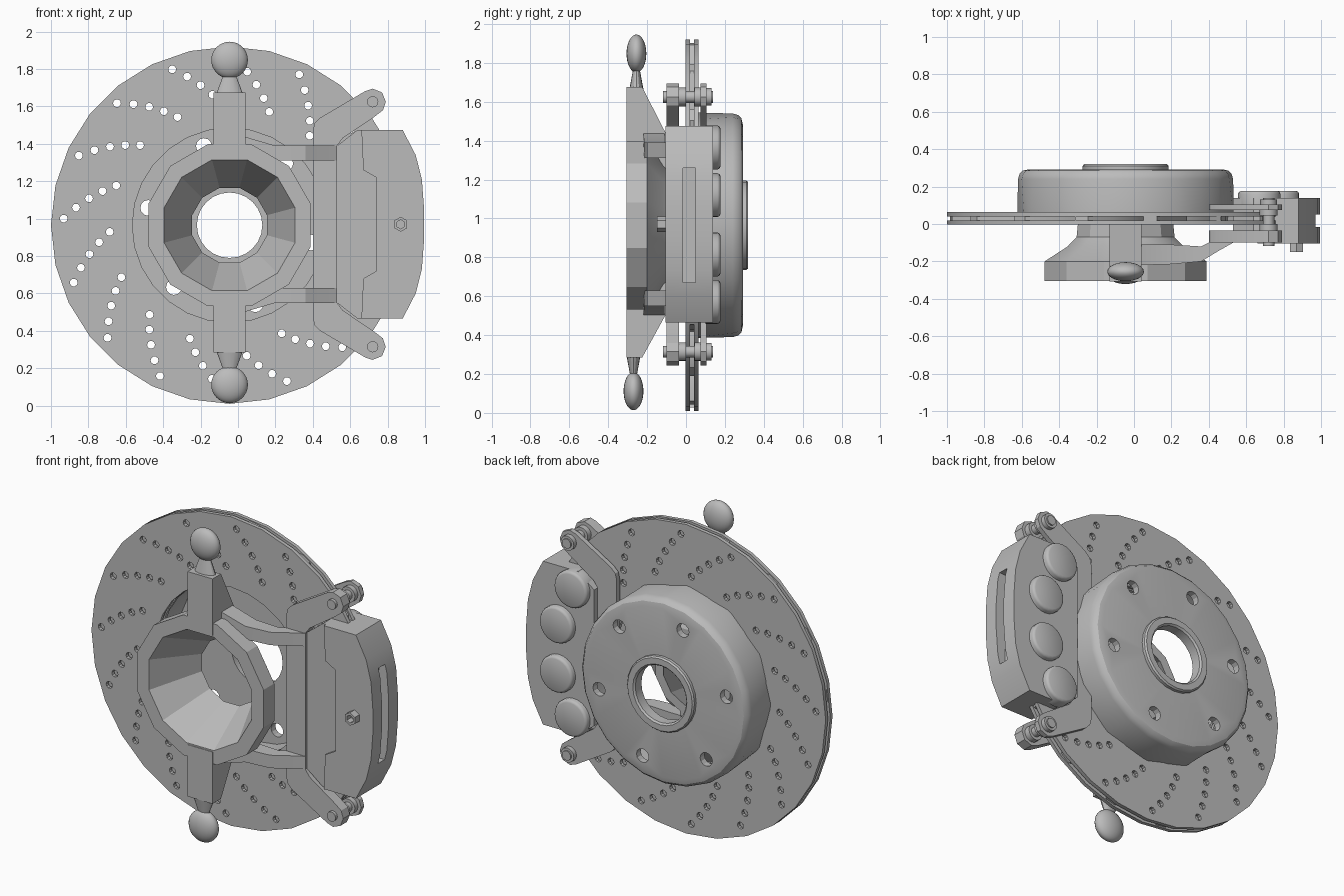
import bpy, bmesh, math
from mathutils import Matrix

if "Cube" in bpy.data.objects:
    bpy.data.objects.remove(bpy.data.objects["Cube"])

CX, CZ = -0.045, 0.965      # wheel axis
MID = 0.97                  # mirror height of the caliper

steel = bpy.data.materials.new("grey_steel")
steel.use_nodes = True
steel.diffuse_color = (0.5, 0.5, 0.5, 1)
steel.node_tree.nodes["Principled BSDF"].inputs["Base Color"].default_value = (0.5, 0.5, 0.5, 1)


def finish(name, bm, angle=25):
    bmesh.ops.remove_doubles(bm, verts=bm.verts, dist=1e-5)
    bmesh.ops.recalc_face_normals(bm, faces=bm.faces)
    mesh = bpy.data.meshes.new(name)
    bm.to_mesh(mesh)
    bm.free()
    mesh.materials.append(steel)
    ob = bpy.data.objects.new(name, mesh)
    bpy.context.collection.objects.link(ob)
    smooth(ob, angle)
    return ob


def smooth(ob, angle):
    bpy.ops.object.select_all(action='DESELECT')
    ob.select_set(True)
    bpy.context.view_layer.objects.active = ob
    bpy.ops.object.shade_smooth_by_angle(angle=math.radians(angle))


def polar(r, deg, cx=CX, cz=CZ):
    a = math.radians(deg)
    return (cx + r * math.cos(a), cz + r * math.sin(a))


def loft(bm, rings, closed=False):
    """Skin rings of points; cap the ends unless the rings form a loop."""
    rows = [[bm.verts.new(p) for p in ring] for ring in rings]
    n = len(rows[0])
    for a, b in zip(rows, rows[1:] + rows[:1] if closed else rows[1:]):
        for i in range(n):
            j = (i + 1) % n
            bm.faces.new((a[i], a[j], b[j], b[i]))
    if not closed:
        bm.faces.new(rows[0])
        bm.faces.new(rows[-1])
    return rows


def prism(bm, outline, y0, y1):
    loft(bm, [[(x, y, z) for x, z in outline] for y in (y0, y1)])


def circle(r, n, cx, cz, phase=0):
    return [polar(r, phase + 360 * i / n, cx, cz) for i in range(n)]


def lathe(bm, profile, n, phase=0, cx=CX, cz=CZ, closed=True):
    rings = [[(x, y, z) for x, z in circle(r, n, cx, cz, phase)] for r, y in profile]
    return loft(bm, rings, closed)


def mirrored(half):
    return [(x, MID + z) for x, z in half] + [(x, MID - z) for x, z in reversed(half)]


def cut(ob, bm, angle=25):
    cutter = finish("cutter", bm)
    cutter.hide_render = True
    mod = ob.modifiers.new("cut", 'BOOLEAN')
    mod.operation, mod.solver, mod.object = 'DIFFERENCE', 'EXACT', cutter
    bpy.context.view_layer.objects.active = ob
    bpy.ops.object.modifier_apply(modifier=mod.name)
    bpy.data.objects.remove(cutter)
    smooth(ob, angle)


# Drilled disc plates, with holes along sixteen spiral lines
for name, y0, y1 in (("disc_front_plate", -0.003, 0.02), ("disc_back_plate", 0.041, 0.064)):
    bm = bmesh.new()
    lathe(bm, [(0.52, y0), (0.955, y0), (0.955, y1), (0.52, y1)], 28)
    plate = finish(name, bm)
    holes = bmesh.new()
    for k in range(16):
        for i in range(5):
            hx, hz = polar(0.888 - 0.0615 * i, 177.7 + 22.5 * k - 4.25 * i)
            prism(holes, circle(0.021, 10, hx, hz), y0 - 0.1, y1 + 0.1)
    cut(plate, holes)

# Vanes between the plates
bm = bmesh.new()
for k in range(16):
    edge = [(0.943 - 0.1 * i, 82 + 22.5 * k - 6.8 * i) for i in range(5)]
    outline = [polar(r, a + 2.2) for r, a in edge] + [polar(r, a - 2.2) for r, a in reversed(edge)]
    prism(bm, outline, 0.018, 0.043)
finish("disc_vanes", bm)

# Hat with faceted base, rounded rim and bolt holes
bm = bmesh.new()
rows = lathe(bm, [(0.53, 0.015), (0.58, 0.015), (0.575, 0.24), (0.567, 0.268), (0.55, 0.285),
                  (0.52, 0.292), (0.175, 0.292), (0.175, 0.25), (0.53, 0.25)], 24)
for v in rows[1][1::2]:
    v.co.x = CX + (v.co.x - CX) * math.cos(math.pi / 12)
    v.co.z = CZ + (v.co.z - CZ) * math.cos(math.pi / 12)
hat = finish("disc_hat", bm, 30)
holes = bmesh.new()
for k in range(6):
    hx, hz = polar(0.445, 48 + 60 * k)
    prism(holes, circle(0.042, 12, hx, hz), 0.2, 0.4)
cut(hat, holes, 30)

bm = bmesh.new()
lathe(bm, [(0.175, 0.25), (0.23, 0.25), (0.23, 0.31), (0.222, 0.32), (0.185, 0.32), (0.175, 0.31)], 24)
finish("hub_ring", bm, 35)

# Knuckle ring: twelve-sided funnel
bm = bmesh.new()
k12 = 1 / math.cos(math.pi / 12)
funnel = [(0.35, -0.305), (0.433, -0.305), (0.433, -0.2), (0.31, -0.12), (0.262, -0.07),
          (0.255, 0.0), (0.2, 0.0)]
lathe(bm, [(r * k12, y) for r, y in funnel], 12, 15)
finish("knuckle_ring", bm)

# Upper and lower arms with flattened ball joints
for side, s, reach, y_ball in (("upper", 1, 0.71, -0.255), ("lower", -1, 0.68, -0.27)):
    bm = bmesh.new()
    section = [(-0.307, 0.36), (-0.307, reach), (-0.225, reach), (0.0, 0.27), (0.0, 0.22)]
    loft(bm, [[(CX + w, y, CZ + s * z) for y, z in section] for w in (-0.086, 0.086)])
    finish(side + "_arm", bm)

    bm = bmesh.new()
    rings = [[(x, y_ball + (z - CZ) * 0.5, CZ + s * h) for x, z in circle(r, 16, CX, CZ)]
             for r, h in ((0.072, reach - 0.01), (0.035, reach + 0.09))]
    loft(bm, rings)
    finish(side + "_ball_stem", bm)

    bm = bmesh.new()
    place = Matrix.Translation((CX, y_ball, CZ + s * (reach + 0.173))) @ Matrix.Diagonal((1, 0.52, 1, 1))
    bmesh.ops.create_uvsphere(bm, u_segments=24, v_segments=16, radius=0.098, matrix=place)
    finish(side + "_ball", bm, 60)

    # Cranked strut out to the caliper bracket
    bm = bmesh.new()
    rings = []
    for x, y0, y1, top in ((0.03, -0.22, -0.11, 0.47), (0.2, -0.215, -0.11, 0.42),
                           (0.36, -0.2, -0.12, 0.42), (0.45, -0.145, -0.075, 0.42),
                           (0.53, -0.1, -0.04, 0.42)):
        rings.append([(x, y, MID + s * z) for y, z in ((y0, 0.34), (y1, 0.34), (y1, top), (y0, top))])
    loft(bm, rings)
    finish(side + "_strut", bm)

# Bracket plates either side of the disc
half = [(0.4, 0.5), (0.41, 0.54), (0.44, 0.57), (0.68, 0.712), (0.72, 0.725), (0.77, 0.705),
        (0.79, 0.655), (0.775, 0.61), (0.73, 0.575), (0.56, 0.46), (0.53, 0.42)]
for name, y0, y1 in (("bracket_front", -0.1, -0.035), ("bracket_back", 0.075, 0.105)):
    bm = bmesh.new()
    prism(bm, mirrored(half), y0, y1)
    finish(name, bm)

# Bracket pins with washers and nuts
for side, s in (("upper", 1), ("lower", -1)):
    bm = bmesh.new()
    z = MID + s * 0.655
    for r, y0, y1, n in ((0.03, -0.118, 0.14, 12), (0.048, -0.036, 0.0, 16),
                         (0.048, 0.045, 0.076, 16), (0.045, 0.1, 0.132, 16)):
        prism(bm, circle(r, n, 0.72, z), y0, y1)
    finish(side + "_bracket_pin", bm, 35)

# Caliper body with window slot, and its raised front face
rim = [(0.88, 0.505), (0.95, 0.37), (0.983, 0.24), (0.995, 0.08)]
bm = bmesh.new()
prism(bm, mirrored([(0.53, 0.42), (0.64, 0.505)] + rim), -0.085, 0.14)
body = finish("caliper_body", bm)
slot = bmesh.new()
prism(slot, [(0.93, 0.67), (1.1, 0.67), (1.1, 1.26), (0.93, 1.26)], -0.015, 0.05)
cut(body, slot)
bm = bmesh.new()
prism(bm, mirrored([(0.74, 0.25), (0.67, 0.29), (0.66, 0.505)] + rim), -0.105, -0.08)
finish("caliper_front_face", bm)

# Piston caps
bm = bmesh.new()
for x, dz in ((0.67, 0.395), (0.77, 0.15), (0.77, -0.155), (0.67, -0.4)):
    lathe(bm, [(0.113, 0.1), (0.113, 0.162), (0.108, 0.172), (0.098, 0.177)], 24, 0, x, MID + dz, False)
finish("piston_caps", bm, 40)

# Hexagonal bleed screw with hollow end
bm = bmesh.new()
lathe(bm, [(0.024, -0.11), (0.024, -0.15), (0.04, -0.15), (0.04, -0.1), (0.03, -0.1)], 6, 30, 0.87, MID)
finish("bleed_screw", bm)
